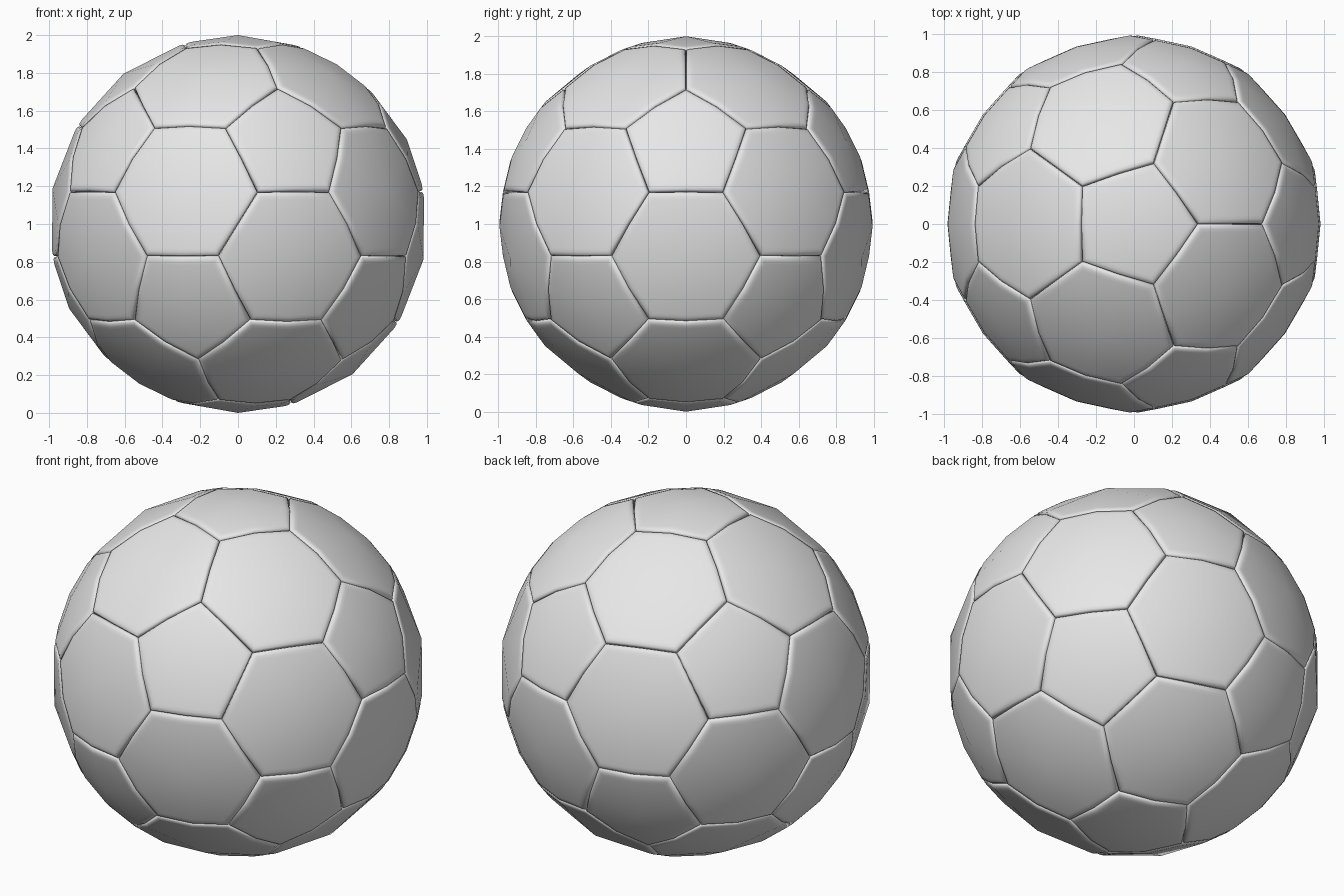
import bpy, bmesh
from mathutils import Vector
from math import atan2

cube = bpy.data.objects.get("Cube")
if cube:
    bpy.data.objects.remove(cube, do_unlink=True)

# One plain grey for the whole ball
grey = bpy.data.materials.new("plain grey")
grey.use_nodes = True
colour = (0.8, 0.8, 0.8, 1)
grey.diffuse_color = colour
grey.node_tree.nodes["Principled BSDF"].inputs["Base Color"].default_value = colour

# Rim profile of a panel: (distance from the seam, sink below the surface)
RIM = [(0.045, 0), (0.028, 0.001), (0.011, 0.005), (0.003, 0.013), (0, 0.028)]


def add_panel(bm, corners):
    """Coarse spherical panel with a rounded rim that drops into the seam."""
    n = len(corners)
    centre = sum(corners, Vector()).normalized()
    outline = []
    for i, p in enumerate(corners):
        outline += [p, (p + corners[(i + 1) % n]).normalized()]
    apothem = (outline[1] - centre).length
    rings = []
    for inset, sink in RIM:
        t = 1 - inset / apothem
        rings.append([bm.verts.new(centre.lerp(p, t) * (1 - sink)) for p in outline])
    hub = bm.verts.new(centre)
    m = len(outline)
    # Crown: one quad for each corner
    for i in range(0, m, 2):
        r = rings[0]
        bm.faces.new((hub, r[i - 1], r[i], r[i + 1]))
    # Rim strips
    for a, b in zip(rings, rings[1:]):
        for i in range(m):
            j = (i + 1) % m
            bm.faces.new((a[i], b[i], b[j], a[j]))


def make_object(name, panels):
    bm = bmesh.new()
    for corners in panels:
        add_panel(bm, corners)
    for f in bm.faces:
        f.smooth = True
        if f.normal.length == 0:
            f.normal_update()
        if f.normal.dot(f.calc_center_median()) < 0:
            f.normal_flip()
    bmesh.ops.translate(bm, verts=bm.verts, vec=(0, 0, 1))
    mesh = bpy.data.meshes.new(name)
    bm.to_mesh(mesh)
    bm.free()
    mesh.materials.append(grey)
    bpy.context.collection.objects.link(bpy.data.objects.new(name, mesh))


# Cutting the corners off an icosahedron gives the panel layout
ico = bmesh.new()
bmesh.ops.create_icosphere(ico, subdivisions=1, radius=1)


def third(a, b):
    return a.co.lerp(b.co, 1 / 3).normalized()


hexagons = []
for f in ico.faces:
    corners = []
    for loop in f.loops:
        a, b = loop.vert, loop.link_loop_next.vert
        corners += [third(a, b), third(b, a)]
    hexagons.append(corners)

pentagons = []
for v in ico.verts:
    axis = v.co.normalized()
    u = axis.orthogonal().normalized()
    w = axis.cross(u)
    points = [third(v, e.other_vert(v)) for e in v.link_edges]
    pentagons.append(sorted(points, key=lambda p: atan2(p.dot(w), p.dot(u))))
ico.free()

make_object("hexagon_panels", hexagons)
make_object("pentagon_panels", pentagons)
